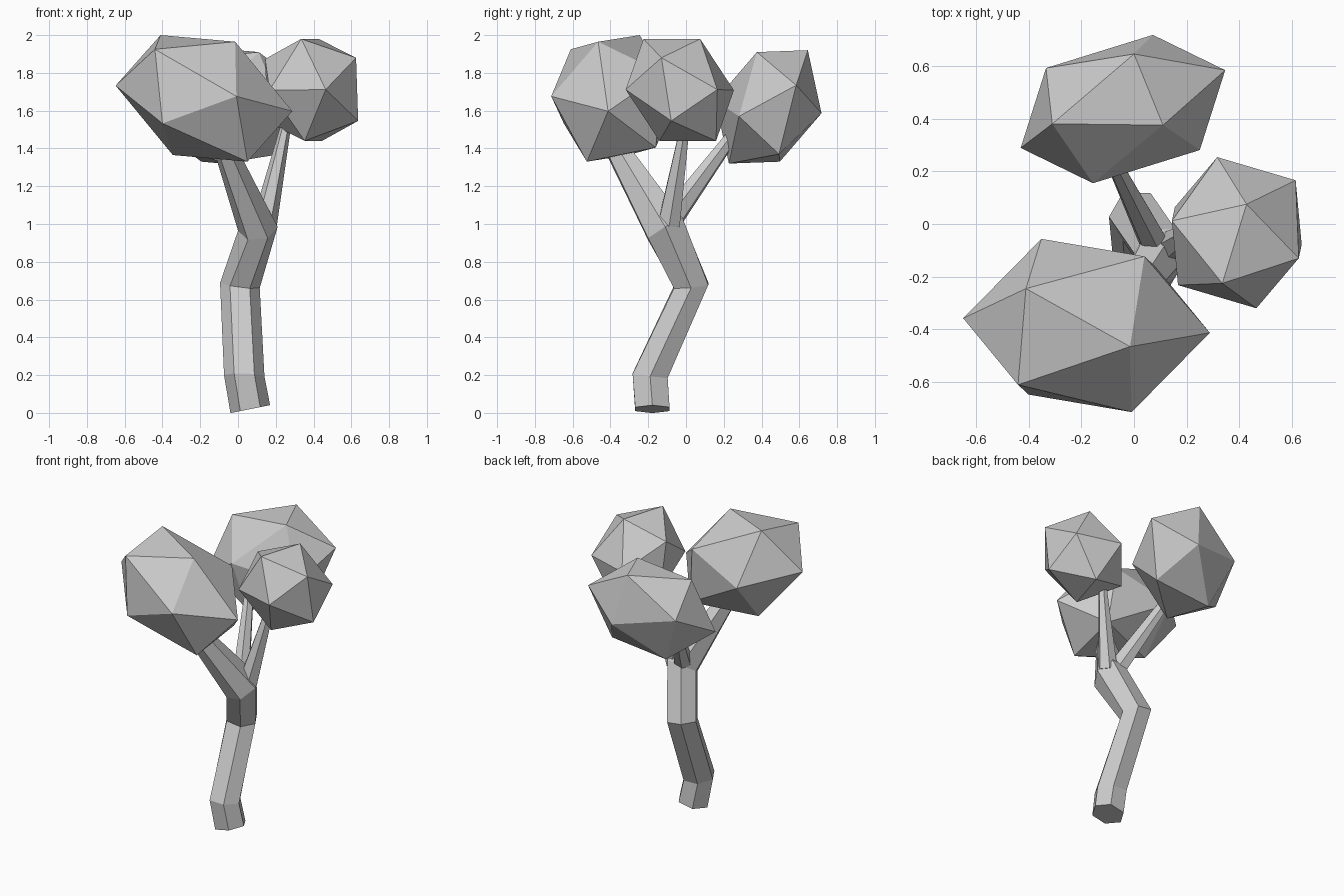
import bpy, bmesh, math
from mathutils import Vector, Matrix

cube = bpy.data.objects.get("Cube")
if cube:
    bpy.data.objects.remove(cube, do_unlink=True)

mat = bpy.data.materials.new("plain grey")
mat.use_nodes = True
GREY = (0.6, 0.6, 0.6, 1)
mat.diffuse_color = GREY
mat.node_tree.nodes["Principled BSDF"].inputs["Base Color"].default_value = GREY


def finish(name, bm):
    bmesh.ops.recalc_face_normals(bm, faces=bm.faces)
    mesh = bpy.data.meshes.new(name)
    bm.to_mesh(mesh)
    bm.free()
    mesh.materials.append(mat)
    obj = bpy.data.objects.new(name, mesh)
    bpy.context.collection.objects.link(obj)


def limb(name, rings, sides=6):
    """Loft rings given as (centre, radius, z slope along x, z slope along y)."""
    bm = bmesh.new()
    loops = []
    for (x, y, z), r, sx, sy in rings:
        loop = []
        for i in range(sides):
            a = math.tau * i / sides
            dx, dy = r * math.cos(a), r * math.sin(a)
            loop.append(bm.verts.new((x + dx, y + dy, z + sx * dx + sy * dy)))
        loops.append(loop)
    for low, high in zip(loops, loops[1:]):
        for i in range(sides):
            j = (i + 1) % sides
            bm.faces.new((low[i], low[j], high[j], high[i]))
    bm.faces.new(loops[0])
    bm.faces.new(loops[-1])
    finish(name, bm)


def crown(name, centre, *corners):
    """Icosahedron stretched so that one of its faces has the given corner offsets."""
    bm = bmesh.new()
    bmesh.ops.create_icosphere(bm, subdivisions=1, radius=1)
    bm.faces.ensure_lookup_table()
    source = Matrix([v.co for v in bm.faces[0].verts]).transposed()
    target = Matrix([Vector(c) for c in corners]).transposed()
    stretch = (target @ source.inverted()).to_4x4()
    bm.transform(Matrix.Translation(centre) @ stretch)
    finish(name, bm)


# Crooked trunk that runs on into the front branch
limb("trunk", [
    ((0.065, -0.178, 0.02), 0.105, 0.2, 0.0),
    ((0.033, -0.19, 0.197), 0.107, -0.03, -0.12),
    ((0.01, 0.027, 0.675), 0.105, -0.13, 0.1),
    ((0.105, -0.11, 0.975), 0.105, 0.1, 0.6),
    ((-0.11, -0.43, 1.5), 0.045, 0.4, 0.6),
])

# Side branches
limb("left_branch", [((0.14, -0.09, 1.0), 0.065, -0.2, -0.2),
                     ((0.26, 0.0, 1.55), 0.025, -0.2, -0.2)])
limb("back_branch", [((0.09, -0.1, 1.0), 0.06, 0.3, -0.6),
                     ((-0.08, 0.24, 1.46), 0.03, 0.3, -0.6)])

# Faceted foliage
crown("front_crown", (-0.18, -0.385, 1.665),
      (-0.26, -0.225, 0.26), (-0.23, 0.14, 0.335), (0.165, -0.08, 0.3))
crown("back_crown", (-0.042, 0.436, 1.62),
      (0.042, 0.209, 0.3), (-0.268, -0.056, 0.25), (0.152, -0.061, 0.29))
crown("left_crown", (0.39, -0.033, 1.71),
      (0.037, 0.108, 0.27), (-0.055, -0.192, 0.27), (0.235, -0.097, 0.17))
